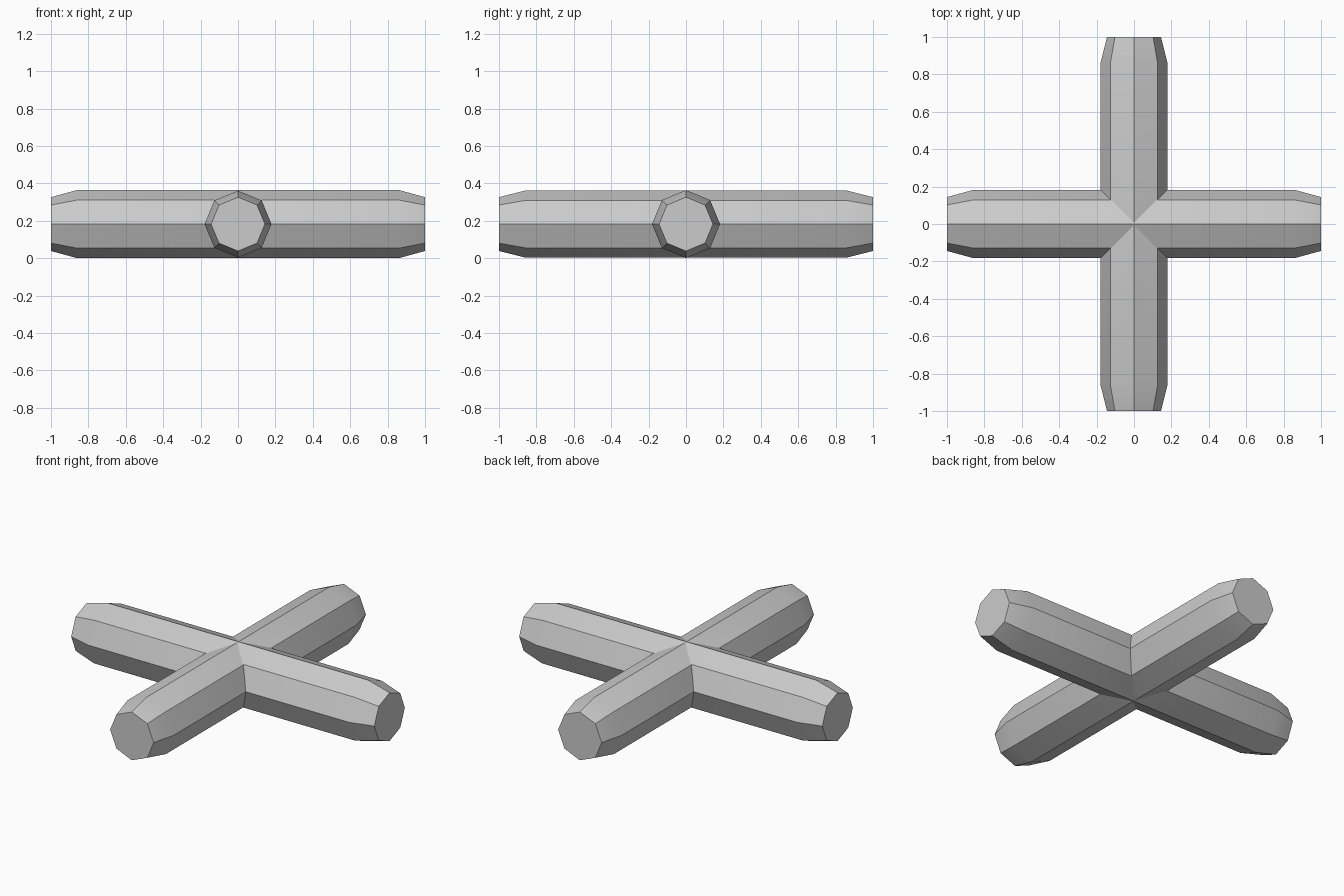
import bpy, bmesh
from math import sin, cos, pi, radians

if "Cube" in bpy.data.objects:
    bpy.data.objects.remove(bpy.data.objects["Cube"])

CENTER_Z = 0.182


def octagonal_bar(name, radius, along_x):
    """Eight-sided bar with slightly tapered ends, lying on the x or y axis."""
    bm = bmesh.new()
    rings = []
    for t, r in [(-1, 0.144), (-0.86, radius), (0.86, radius), (1, 0.144)]:
        ring = []
        for i in range(8):
            a = i * pi / 4
            u, z = r * cos(a), CENTER_Z + r * sin(a)
            ring.append(bm.verts.new((t, u, z) if along_x else (u, t, z)))
        rings.append(ring)
    for a, b in zip(rings, rings[1:]):
        for i in range(8):
            j = (i + 1) % 8
            bm.faces.new((a[i], a[j], b[j], b[i]))
    bm.faces.new(rings[0])
    bm.faces.new(rings[-1])
    bmesh.ops.recalc_face_normals(bm, faces=bm.faces)
    mesh = bpy.data.meshes.new(name)
    bm.to_mesh(mesh)
    bm.free()
    obj = bpy.data.objects.new(name, mesh)
    bpy.context.collection.objects.link(obj)
    return obj


# Two crossing bars
cross = octagonal_bar("crossed_bars", 0.182, True)
cutter = octagonal_bar("cross_bar_helper", 0.179, False)

# Fuse them into one solid
mod = cross.modifiers.new("fuse", 'BOOLEAN')
mod.operation = 'UNION'
mod.solver = 'EXACT'
mod.object = cutter
bpy.ops.object.select_all(action='DESELECT')
cross.select_set(True)
bpy.context.view_layer.objects.active = cross
bpy.ops.object.modifier_apply(modifier=mod.name)
bpy.data.objects.remove(cutter, do_unlink=True)

# Soften only the gentle end tapers
bpy.ops.object.shade_smooth_by_angle(angle=radians(30))
